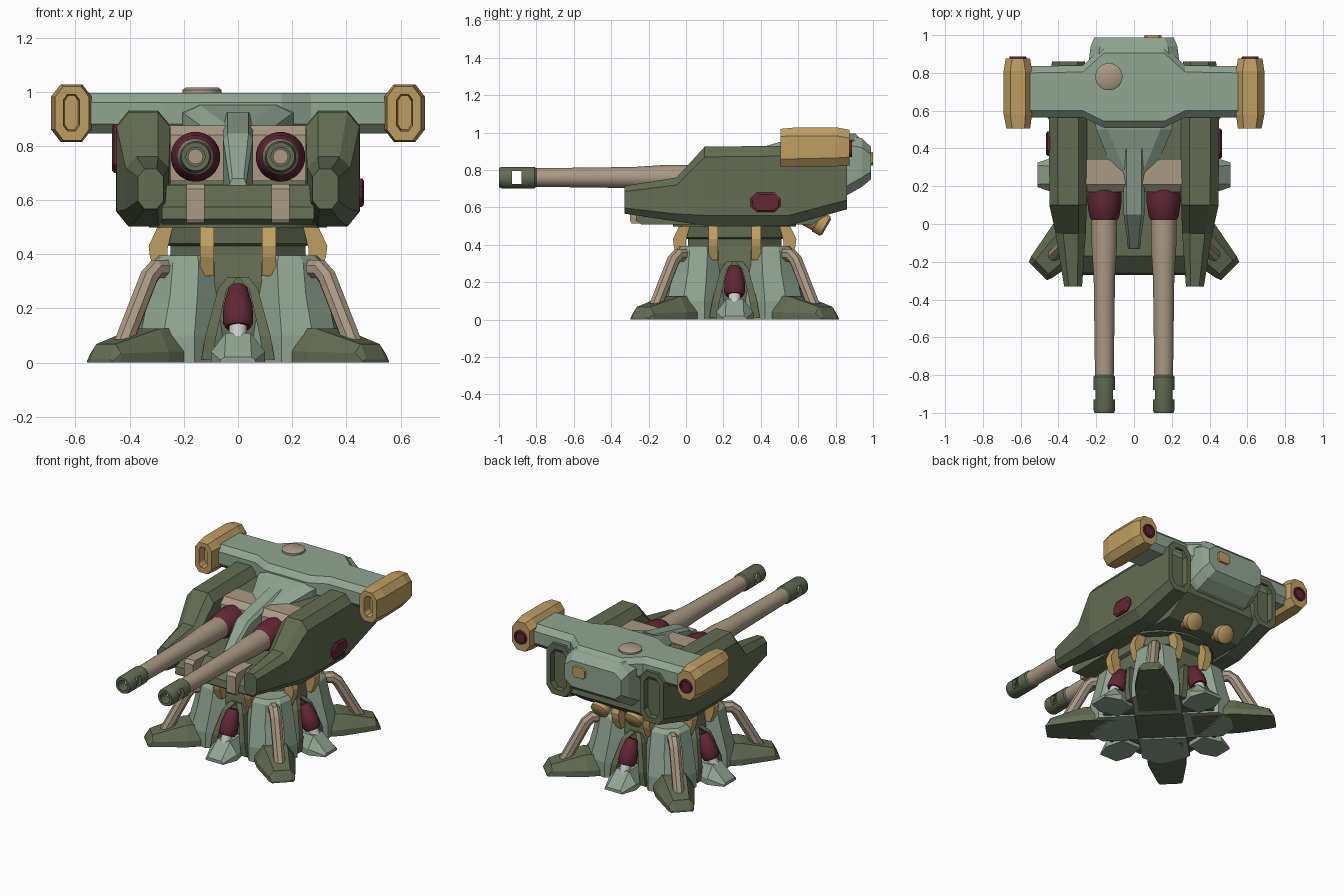
import bpy, bmesh
from math import radians, cos, sin, pi
from mathutils import Vector, Matrix

if "Cube" in bpy.data.objects:
    bpy.data.objects.remove(bpy.data.objects["Cube"])


def material(name, rgb):
    m = bpy.data.materials.new(name)
    m.diffuse_color = (*rgb, 1)
    m.use_nodes = True
    m.node_tree.nodes["Principled BSDF"].inputs["Base Color"].default_value = m.diffuse_color
    return m


GREEN = material("olive", (0.125, 0.15, 0.085))
SAGE = material("sage", (0.28, 0.38, 0.29))
TAN = material("tan", (0.40, 0.32, 0.23))
GOLD = material("ochre", (0.52, 0.34, 0.12))
WINE = material("wine", (0.12, 0.02, 0.035))
BASE_Y = 0.26


def loft(name, sections, mat, matrix=None, smooth=0):
    """Skin equal-length point loops and cap both ends."""
    bm = bmesh.new()
    rings = [[bm.verts.new(p) for p in s] for s in sections]
    n = len(rings[0])
    for a, b in zip(rings, rings[1:]):
        for i in range(n):
            j = (i + 1) % n
            bm.faces.new((a[i], a[j], b[j], b[i]))
    bm.faces.new(rings[0])
    bm.faces.new(rings[-1])
    if matrix:
        bm.transform(matrix)
    bmesh.ops.recalc_face_normals(bm, faces=bm.faces)
    me = bpy.data.meshes.new(name)
    bm.to_mesh(me)
    bm.free()
    if smooth:
        me.shade_smooth()
        me.set_sharp_from_angle(angle=radians(smooth))
    ob = bpy.data.objects.new(name, me)
    if mat:
        me.materials.append(mat)
    bpy.context.collection.objects.link(ob)
    return ob


def octo(u0, u1, v0, v1, cu, cv):
    """Rectangle with cut corners."""
    return [(u0 + cu, v0), (u1 - cu, v0), (u1, v0 + cv), (u1, v1 - cv),
            (u1 - cu, v1), (u0 + cu, v1), (u0, v1 - cv), (u0, v0 + cv)]


def loft_y(name, rows, mat, side=1):
    """Rows of y, x0, x1, z0, z1, corner cut in x, corner cut in z."""
    return loft(name, [[(side * u, r[0], v) for u, v in octo(*r[1:])] for r in rows], mat)


def extrude_x(name, profile, x0, x1, mat, matrix=None):
    return loft(name, [[(x, a, b) for a, b in profile] for x in (x0, x1)], mat, matrix)


def lathe(name, profile, start, direction, mat, n=24, matrix=None, smooth=35):
    """Turn (radius, distance) pairs around an axis."""
    m = Matrix.Translation(start) @ Vector(direction).to_track_quat('Z', 'Y').to_matrix().to_4x4()
    secs = [[(r * cos(2 * pi * (i + .5) / n), r * sin(2 * pi * (i + .5) / n), h)
             for i in range(n)] for r, h in profile]
    return loft(name, secs, mat, (matrix or Matrix()) @ m, smooth)


def around(deg):
    return Matrix.Translation((0, BASE_Y, 0)) @ Matrix.Rotation(radians(deg), 4, 'Z')


# Pedestal column and turret ring
k = 1 / cos(pi / 8)
lathe("pedestal_column", [(r * k, z) for r, z in
      [(.27, .01), (.27, .30), (.25, .40), (.25, .43), (.27, .44), (.27, .505)]],
      (0, BASE_Y, 0), (0, 0, 1), GREEN, 8, smooth=0)
lathe("turret_ring", [(.33, .498), (.33, .525)], (0, BASE_Y, 0), (0, 0, 1), GREEN, 32)


def ridge(rows):
    """Ground-hugging trapezoid sections: r, bottom and top half width, height."""
    return [[(r, -b, 0), (r, b, 0), (r, b, min(.04, h * .5)), (r, t, h),
             (r, -t, h), (r, -b, min(.04, h * .5))] for r, b, t, h in rows]


# Four diagonal legs
for i in range(4):
    m = around(45 + 90 * i)
    loft("leg_foot", ridge([(.2, .12, .08, .13), (.48, .12, .07, .125),
                            (.69, .08, .05, .068), (.72, .068, .05, .012)]), GREEN, m)
    rows = [(0, .45, .06, .15), (.10, .45, .06, .15), (.25, .41, .056, .135),
            (.37, .385, .045, .12), (.395, .36, .04, .10)]
    loft("leg_armour", [[(.15, -w, z), (R - .8 * (w - h), -w, z), (R, -h, z), (R, h, z),
                         (R - .8 * (w - h), w, z), (.15, w, z)] for z, R, h, w in rows], SAGE, m)
    path = [(.34, .345, 0, 1), (.43, .345, .2, 1), (.465, .315, .8, .6), (.60, .07, .88, .48)]
    loft("leg_pipe", [[(r + .036 * c * nx, s * .036, z + .036 * c * nz) for c, s in
                       [(cos(a * pi / 4 + pi / 8), sin(a * pi / 4 + pi / 8)) for a in range(8)]]
                      for r, z, nx, nz in path], TAN, m)

# Four straight sides: pads, pistons, niche frames and clamps
for i in range(4):
    m = around(90 * i)
    loft("side_pad", ridge([(.29, .07, .04, .11), (.41, .10, .045, .11),
                            (.51, .065, .05, .02)]), SAGE, m)
    lathe("piston_rod", [(.033, 0), (.033, .12)], (.40, 0, .07), (-.4, 0, 1), None, 16, m)
    lathe("piston_sleeve", [(.046, 0), (.057, .02), (.055, .08), (.035, .155), (.025, .165)],
          (.372, 0, .13), (-.4, 0, 1), WINE, 16, m)
    for s in (-1, 1):
        loft("niche_rib", [[(.22, s * (t - w), z), (R, s * (t - w), z),
                            (R, s * (t + w), z), (.22, s * (t + w), z)]
                           for z, t, w, R in [(.012, .115, .02, .36), (.1, .10, .02, .36),
                                              (.27, .058, .016, .315), (.315, .02, .02, .28)]],
             GREEN, m)
        prof = [(.24, .505), (.295, .505), (.33, .43), (.325, .39), (.30, .32),
                (.26, .32), (.26, .42)]
        loft("ring_clamp", [[(r, s * .115 + t, z) for r, z in prof] for t in (-.026, .026)], GOLD, m)

# Central hull
extrude_x("hull_core", [(-.24, .51), (-.27, .53), (-.26, .575), (-.17, .655), (.22, .66),
                        (.28, .87), (.80, .88), (.84, .62), (.68, .51)], -.28, .28, GREEN)
extrude_x("gun_mantlet", [(.17, .67), (.17, .84), (.21, .875), (.34, .875), (.34, .67)],
          -.255, .255, TAN)

for s in (-1, 1):
    # Side armour with a recessed rear end
    loft_y("side_armour", [
        (-.33, .275, .37, .567, .715, .025, .03), (-.05, .255, .415, .525, .76, .04, .04),
        (.10, .25, .448, .503, .925, .045, .055), (.55, .25, .45, .503, .93, .045, .055),
        (.86, .26, .435, .59, .93, .04, .05), (.86, .29, .405, .625, .895, .03, .04),
        (.82, .29, .405, .625, .895, .03, .04)], GREEN, s)
    # Wing pod with front slot
    loft_y("wing_pod", [
        (.56, .59, .64, .86, .985, .012, .02), (.505, .585, .645, .855, .99, .015, .02),
        (.505, .55, .675, .82, 1.02, .03, .04), (.58, .54, .69, .815, 1.027, .035, .045),
        (.81, .54, .69, .82, 1.027, .035, .045), (.875, .55, .68, .825, 1.015, .035, .045)],
        GOLD, s)
    lathe("pod_lens", [(.048, 0), (.045, .022), (.035, .022), (.033, .014)],
          (s * .615, .865, .915), (0, 1, 0), WINE, 16)
    # Gun: collar, barrel, muzzle
    gx = s * .157
    lathe("gun_collar", [(.09, 0), (.092, .07), (.08, .15), (.068, .17)],
          (gx, .19, .76), (0, -1, 0), WINE)
    lathe("gun_barrel", [(.068, 0), (.068, .28), (.057, .45), (.05, .98), (.028, .98), (.028, 1.05)],
          (gx, .17, .76), (0, -1, 0), TAN)
    lathe("gun_muzzle", [(.05, 0), (.058, .01), (.058, .185), (.052, .20), (.035, .20), (.035, .03)],
          (gx, -.80, .76), (0, -1, 0), GREEN)
    # Bracket under the gun
    extrude_x("gun_bracket", [(-.29, .515), (-.30, .53), (-.30, .64), (-.28, .66), (-.12, .66),
                              (-.12, .515)], gx - .034, gx + .034, TAN)
    # Exhaust under the tail
    lathe("exhaust", [(.055, 0), (.055, .15), (.06, .155), (.06, .20), (.045, .21)],
          (s * .125, .57, .60), (0, .87, -.5), GOLD, 20)

# Openings through both muzzles
cutter = extrude_x("muzzle_cutter", [(-.93, .725), (-.88, .725), (-.88, .795), (-.93, .795)],
                   -.4, .4, None)
cutter.hide_render = True
cutter.hide_viewport = True
for ob in [o for o in bpy.data.objects if o.name.startswith("gun_muzzle")]:
    mod = ob.modifiers.new("opening", 'BOOLEAN')
    mod.object = cutter
    mod.operation = 'DIFFERENCE'
    mod.solver = 'EXACT'

# Roof cross beam, widening in the middle
beam = [(-.56, .565, .835), (-.27, .565, .84), (-.16, .51, .94),
        (.16, .51, .94), (.27, .565, .84), (.56, .565, .835)]
loft("cross_beam", [[(x, y, z) for y, z in octo(a, b, .845, .995, .035, .035)]
                    for x, a, b in beam], SAGE)
lathe("roof_hatch", [(.072, 0), (.072, .022), (.06, .03)], (-.133, .78, .985), (0, 0, 1), TAN)

# Sloped brow and spine between the guns
loft("roof_brow", [[(-w, y, .84), (w, y, .84), (w, y, h - .03), (w - .06, y, h),
                    (.06 - w, y, h), (-w, y, h - .03)]
                   for y, w, h in [(.56, .21, .955), (.50, .20, .95), (.27, .105, .88)]], SAGE)
spine = [(.40, .925, .055), (.05, .845, .055), (-.13, .68, .03)]
loft("gun_spine", [[(-w, y, .65), (w, y, .65), (w, y, h - .02), (w * .7, y, h),
                    (-w * .7, y, h), (-w, y, h - .02)] for y, h, w in spine], SAGE)

# Rear housing with small panel
loft_y("rear_housing", [(.70, -.24, .24, .63, .97, .04, .04), (.86, -.24, .24, .665, .985, .05, .05),
                        (.94, -.23, .23, .71, .97, .05, .05),
                        (.988, -.21, .21, .75, .925, .05, .04)], SAGE)
loft_y("rear_panel", [(.97, .05, .15, .82, .90, .015, .015), (1.0, .055, .145, .825, .895, .015, .015)],
       GOLD)

# Side panels, lower on the right and taller on the left
for name, s, y0, y1, z0, z1 in [("right_panel", 1, .345, .505, .575, .68),
                                ("left_panel", -1, .36, .49, .70, .88)]:
    loft(name, [[(s * x, y, z) for y, z in octo(y0 + d, y1 - d, z0 + d, z1 - d, .03, .03)]
                for x, d in [(.43, 0), (.458, 0), (.466, .01)]], WINE)
